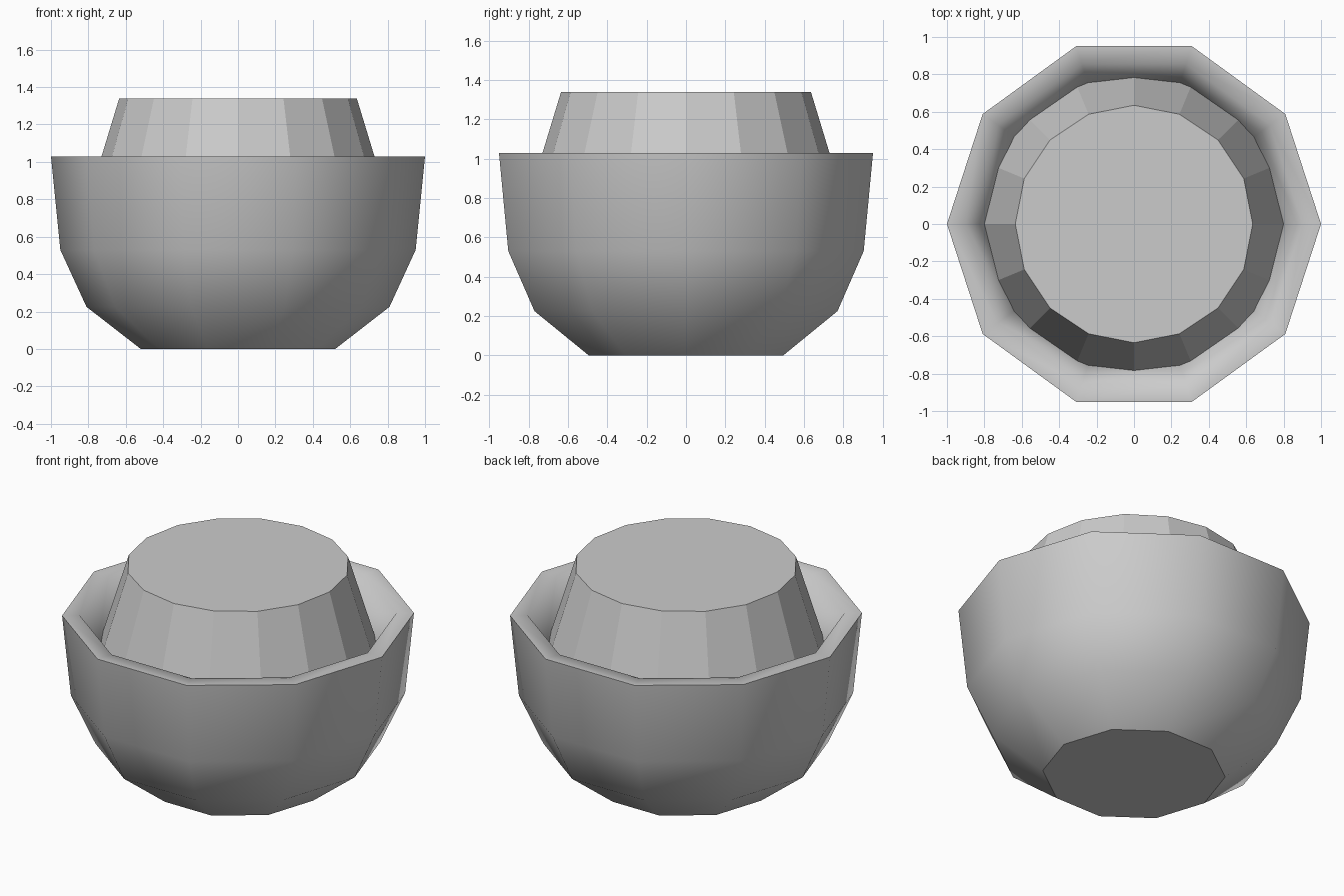
import bpy
import bmesh
from math import cos, sin, tau

default = bpy.data.objects.get("Cube")
if default:
    bpy.data.objects.remove(default, do_unlink=True)


def make_material(name, color):
    mat = bpy.data.materials.new(name)
    mat.use_nodes = True
    mat.diffuse_color = color
    mat.node_tree.nodes["Principled BSDF"].inputs["Base Color"].default_value = color
    return mat


def lathe(name, profile, sides, mat, smooth, sharp_rings=()):
    """Closed solid of revolution through (radius, height) rings, capped at both ends."""
    bm = bmesh.new()
    rings = [[bm.verts.new((r * cos(tau * i / sides), r * sin(tau * i / sides), z))
              for i in range(sides)] for r, z in profile]
    for low, high in zip(rings, rings[1:]):
        for i in range(sides):
            j = (i + 1) % sides
            bm.faces.new((low[i], low[j], high[j], high[i])).smooth = smooth
    bm.faces.new(rings[0][::-1])
    bm.faces.new(rings[-1])
    for k in sharp_rings:
        for i in range(sides):
            bm.edges.get((rings[k][i], rings[k][(i + 1) % sides])).smooth = False
    bmesh.ops.recalc_face_normals(bm, faces=bm.faces)
    mesh = bpy.data.meshes.new(name)
    bm.to_mesh(mesh)
    bm.free()
    mesh.materials.append(mat)
    obj = bpy.data.objects.new(name, mesh)
    bpy.context.collection.objects.link(obj)
    return obj


grey = make_material("plain_grey", (0.6, 0.6, 0.6, 1))

# Ten-sided bowl: base, outer wall, flat rim, inner wall, inner floor
lathe("bowl", [(0.52, 0), (0.81, 0.225), (0.95, 0.53), (1, 1.03),
               (0.9, 1.03), (0.8, 0.8), (0.68, 0.4), (0.45, 0.2)],
      10, grey, True, sharp_rings=(0, 3, 7))

# Sixteen-sided tapered plug seated in the bowl
lathe("plug", [(0.83, 0.7), (0.635, 1.34)], 16, grey, False)
